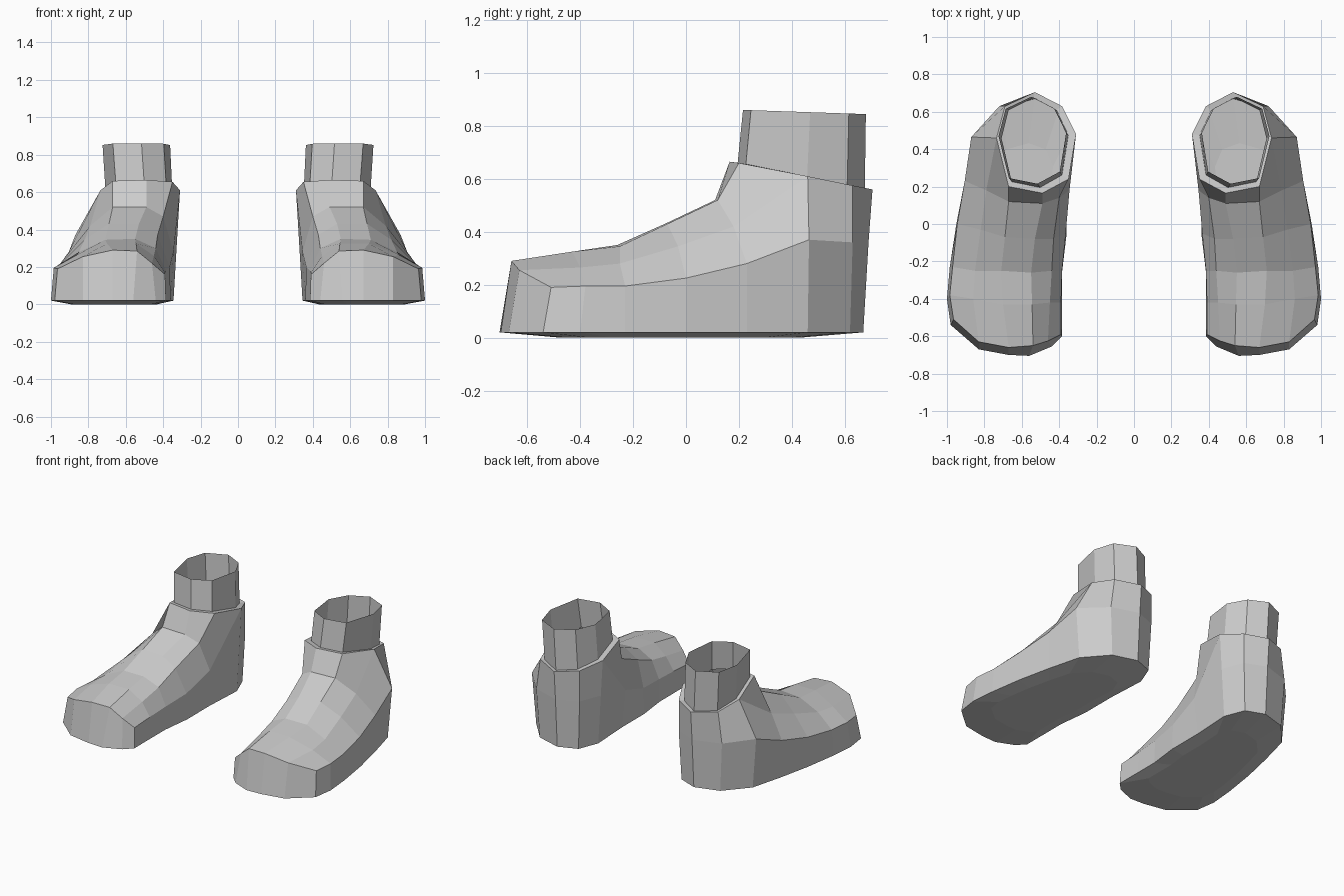
import bpy, bmesh

if "Cube" in bpy.data.objects:
    bpy.data.objects.remove(bpy.data.objects["Cube"])

grey = bpy.data.materials.new("light grey")
grey.diffuse_color = (0.6, 0.6, 0.6, 1)
grey.use_nodes = True
grey.node_tree.nodes["Principled BSDF"].inputs["Base Color"].default_value = grey.diffuse_color

# Foot cross-sections from toe to ankle, each running outer crease -> top -> inner crease
sections = [
    [(.965, -.51, .19), (.83, -.63, .255), (.67, -.66, .29), (.54, -.65, .285), (.46, -.625, .22), (.39, -.59, .16)],
    [(.985, -.38, .195), (.86, -.40, .265), (.70, -.43, .325), (.545, -.43, .325), (.45, -.42, .26), (.39, -.42, .17)],
    [(.97, -.23, .195), (.85, -.25, .28), (.71, -.25, .345), (.55, -.26, .35), (.44, -.25, .30), (.385, -.25, .18)],
    [(.945, 0, .225), (.82, -.03, .345), (.69, -.07, .43), (.53, -.08, .43), (.43, -.08, .37), (.365, -.05, .20)],
    [(.905, .23, .28), (.79, .18, .42), (.67, .12, .52), (.49, .11, .52), (.40, .14, .47), (.345, .18, .28)],
    [(.87, .465, .37), (.735, .46, .61), (.67, .20, .66), (.49, .165, .665), (.35, .24, .655), (.31, .48, .61)],
]
# Sole outline pieces
sole_outer = [(.98, -.54), (1.0, -.40), (.985, -.23), (.95, 0), (.90, .23), (.84, .46)]
sole_inner = [(.385, -.60), (.385, -.42), (.385, -.26), (.36, -.05), (.36, .2), (.345, .48)]
sole_toe = [(.83, -.67), (.67, -.70), (.56, -.705), (.44, -.655)]
# Heel columns, outer to inner: sole, middle, collar
heel = [
    [(.70, .62, .02), (.72, .63, .36), (.69, .63, .575)],
    [(.53, .67, .02), (.53, .69, .36), (.53, .705, .56)],
    [(.40, .62, .02), (.385, .63, .36), (.385, .63, .575)],
]
inner_mid = (.325, .48, .36)


def finish(bm, name):
    """Turn one side into an object mirrored to make the pair."""
    bmesh.ops.recalc_face_normals(bm, faces=bm.faces)
    mesh = bpy.data.meshes.new(name)
    bm.to_mesh(mesh)
    bm.free()
    mesh.materials.append(grey)
    ob = bpy.data.objects.new(name, mesh)
    bpy.context.collection.objects.link(ob)
    ob.modifiers.new("pair", 'MIRROR').use_axis[0] = True
    return ob


def strip(bm, a, b, closed=False):
    n = len(a)
    for i in range(n if closed else n - 1):
        j = (i + 1) % n
        bm.faces.new((a[i], a[j], b[j], b[i]))


def scaled(points, centre, sx, sy, shift=(0, 0, 0)):
    return [(centre[0] + (x - centre[0]) * sx + shift[0],
             centre[1] + (y - centre[1]) * sy + shift[1], z + shift[2]) for x, y, z in points]


# Collar loop and the sock loops derived from it
collar_pts = sections[5][1:] + [c[2] for c in reversed(heel)]
ankle = (.53, .44)
sock_low = scaled(collar_pts, ankle, .84, .89, (.006, 0, -.004))
sock_top = scaled(collar_pts, ankle, .85, .86, (.02, .012, 0))
sock_top = [(x, y, .868 - .034 * y) for x, y, z in sock_top]

# Boot: foot, heel, collar rim and sole
bm = bmesh.new()
V = bm.verts.new
up = [[V(p) for p in s] for s in sections]
so = [V((x, y, .02)) for x, y in sole_outer]
si = [V((x, y, .02)) for x, y in sole_inner]
st = [V((x, y, .02)) for x, y in sole_toe]
hl = [[V(p) for p in c] for c in heel]
mid = V(inner_mid)

rows = [[so[k]] + up[k] + [si[k]] for k in range(6)]
for k in range(4):
    strip(bm, rows[k], rows[k + 1])
strip(bm, rows[4][:-1], rows[5][:-1])
bm.faces.new((si[4], up[4][5], up[5][5], mid, si[5]))
strip(bm, up[0], [so[0]] + st + [si[0]])                       # toe cap
columns = [[so[5], up[5][0], up[5][1]]] + hl + [[si[5], mid, up[5][5]]]
for a, b in zip(columns, columns[1:]):
    strip(bm, a, b)                                            # heel

collar = up[5][1:] + [c[2] for c in reversed(hl)]
strip(bm, collar, [V(p) for p in sock_low], True)              # collar rim

outline = so + [c[0] for c in hl] + si[::-1] + st[::-1]
base_pts = scaled([tuple(v.co) for v in outline], (.64, -.03), .7, .66)
base = [V((x, y, 0)) for x, y, z in base_pts]
strip(bm, outline, base, True)
bm.faces.new(base)
finish(bm, "boots")

# Sock: open tube standing inside the collar
bm = bmesh.new()
strip(bm, [bm.verts.new(p) for p in sock_low], [bm.verts.new(p) for p in sock_top], True)
bmesh.ops.recalc_face_normals(bm, faces=bm.faces)
finish(bm, "ankle_cuffs")
